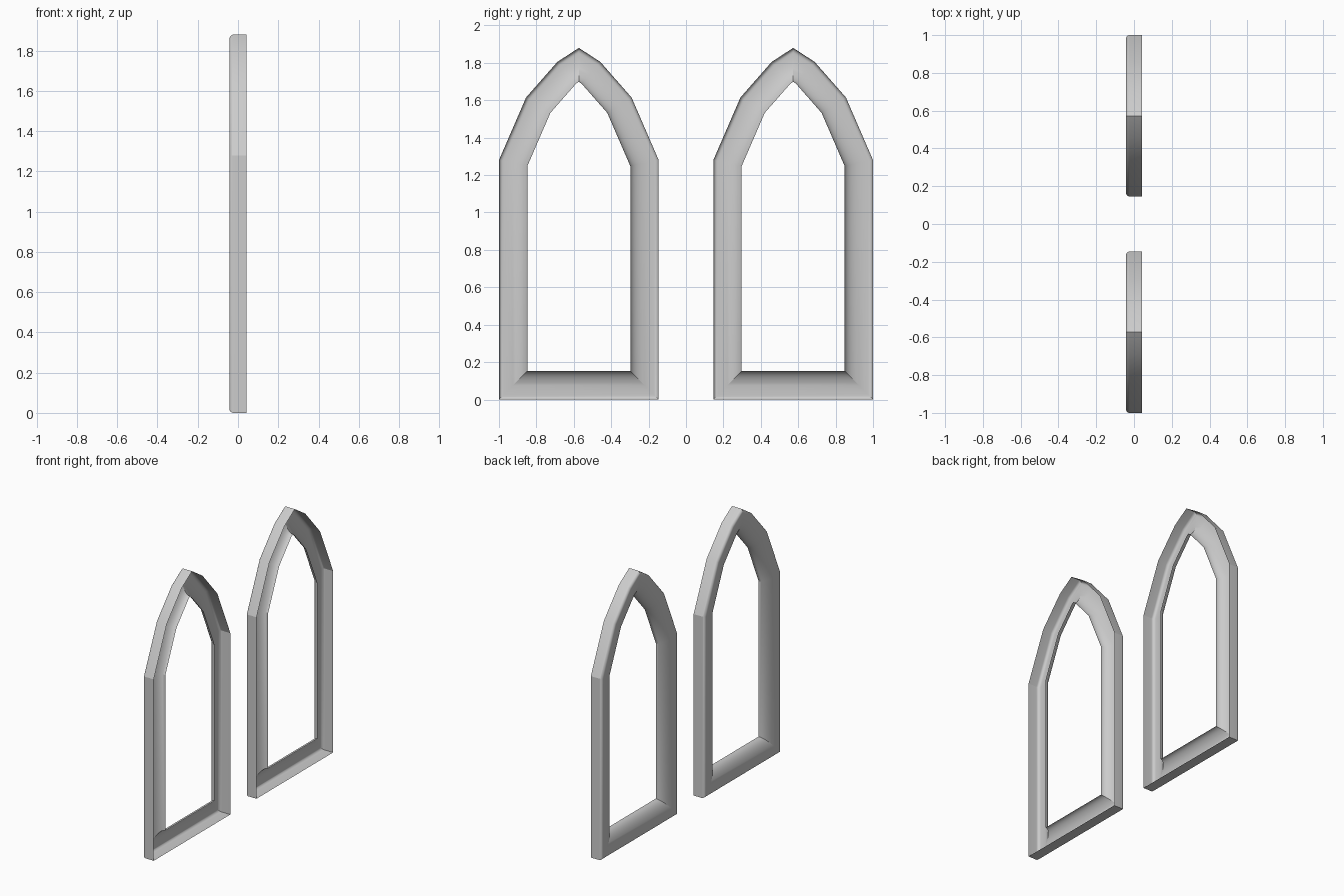
import bpy, bmesh, math
from mathutils import Vector

cube = bpy.data.objects.get("Cube")
if cube:
    bpy.data.objects.remove(cube, do_unlink=True)

HALF_DEPTH = 0.0425
HALF_WIDTH = 0.427
WIDTH = 0.152       # width of the moulding
LIP = 0.027         # depth of the inner lip
ROUND = 0.02        # radius of the outer back corner

stone = bpy.data.materials.new("light_grey")
stone.use_nodes = True
stone.diffuse_color = (0.6, 0.6, 0.6, 1)
stone.node_tree.nodes["Principled BSDF"].inputs["Base Color"].default_value = (0.6, 0.6, 0.6, 1)


def arch_path():
    """Outer outline in (y, z): sill, jambs and pointed arch."""
    right = [(HALF_WIDTH, 0), (HALF_WIDTH, 1.28), (0.282, 1.615), (0.115, 1.805)]
    left = [(-y, z) for y, z in reversed(right)]
    return [Vector(p) for p in right + [(0, 1.88)] + left]


def moulding_profile():
    """(inset, x) points: flat rim, rounded corner, then a curve to the inner lip."""
    pts = [(0, HALF_DEPTH)]
    for i in range(7):
        a = math.pi / 2 * i / 6
        pts.append((ROUND - ROUND * math.cos(a), -HALF_DEPTH + ROUND - ROUND * math.sin(a)))
    start = ROUND + 0.008
    for i in range(13):
        a = math.pi / 2 * i / 12
        pts.append((start + (WIDTH - start) * math.sin(a), LIP - (LIP + HALF_DEPTH) * math.cos(a)))
    return pts


def inset_directions(path):
    """Mitred inward direction at every corner of the closed outline."""
    n = len(path)
    normals = []
    for i in range(n):
        d = (path[(i + 1) % n] - path[i]).normalized()
        normals.append(Vector((-d.y, d.x)))
    return [(normals[i - 1] + normals[i]) / (1 + normals[i - 1].dot(normals[i])) for i in range(n)]


def window_frame(name, centre):
    """Sweep the moulding round the outline as one open-backed shell."""
    path = arch_path()
    dirs = inset_directions(path)
    bm = bmesh.new()
    rings = []
    for inset, x in moulding_profile():
        ring = [p + d * inset for p, d in zip(path, dirs)]
        rings.append([bm.verts.new((x, centre + q.x, q.y)) for q in ring])
    n = len(path)
    for a, b in zip(rings, rings[1:]):
        for i in range(n):
            j = (i + 1) % n
            bm.faces.new((a[i], b[i], b[j], a[j]))
    mesh = bpy.data.meshes.new(name)
    bm.to_mesh(mesh)
    bm.free()
    mesh.materials.append(stone)
    obj = bpy.data.objects.new(name, mesh)
    bpy.context.collection.objects.link(obj)
    bpy.ops.object.select_all(action="DESELECT")
    obj.select_set(True)
    bpy.context.view_layer.objects.active = obj
    bpy.ops.object.shade_smooth_by_angle(angle=math.radians(21))


for label, side in (("front", -1), ("back", 1)):
    window_frame(label + "_window_frame", side * (1 - HALF_WIDTH))
